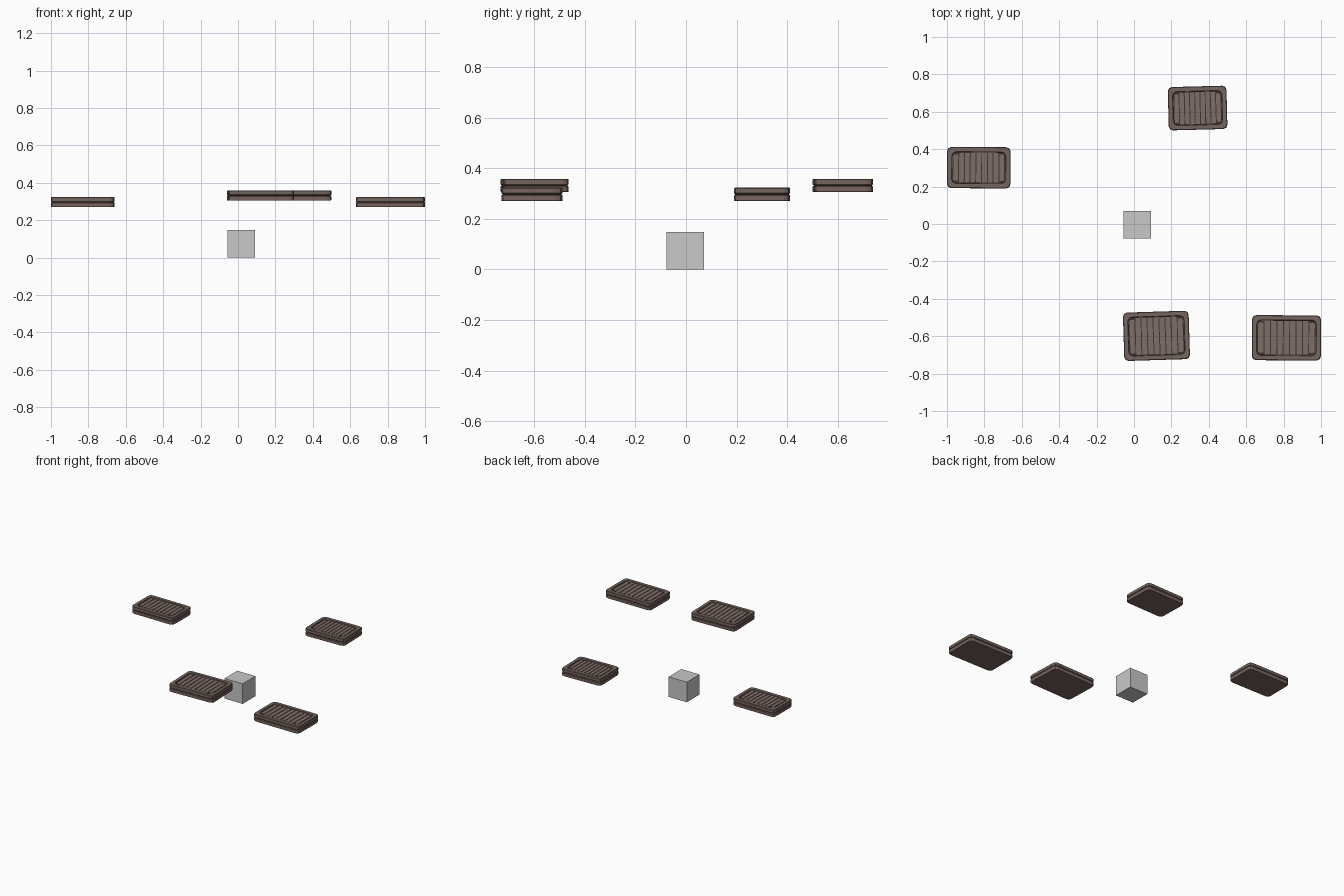
import bpy, bmesh, math, random
from mathutils import Matrix

if "Cube" in bpy.data.objects:
    bpy.data.objects.remove(bpy.data.objects["Cube"])

random.seed(4)

def mat(name, rgb):
    m = bpy.data.materials.new(name)
    m.diffuse_color = (*rgb, 1)
    m.use_nodes = True
    m.node_tree.nodes["Principled BSDF"].inputs["Base Color"].default_value = m.diffuse_color
    return m

GREY = mat("block grey", (0.58, 0.58, 0.58))
BASE = mat("base brown", (0.19, 0.125, 0.11))
RIM = mat("rim brown", (0.18, 0.13, 0.115))
SLAT = mat("slat brown", (0.21, 0.155, 0.135))
DARK = mat("groove dark", (0.05, 0.035, 0.03))

def outline(w, d, r):
    """Rounded rectangle, three points per corner."""
    pts = []
    for q, (sx, sy) in enumerate(((1, 1), (-1, 1), (-1, -1), (1, -1))):
        for k in range(3):
            a = math.radians(90 * q + 45 * k)
            pts.append((sx * (w / 2 - r) + r * math.cos(a),
                        sy * (d / 2 - r) + r * math.sin(a)))
    return pts

def lofted(name, rings, material, place):
    """Solid skinned through (width, depth, radius, z) rings."""
    bm = bmesh.new()
    loops = [[bm.verts.new((x, y, z)) for x, y in outline(w, d, r)] for w, d, r, z in rings]
    for a, b in zip(loops, loops[1:]):
        for i in range(len(a)):
            j = (i + 1) % len(a)
            bm.faces.new((a[i], a[j], b[j], b[i]))
    bm.faces.new(loops[0][::-1])
    bm.faces.new(loops[-1])
    return finish(name, bm, material, place)

def finish(name, bm, material, place):
    bmesh.ops.recalc_face_normals(bm, faces=bm.faces)
    me = bpy.data.meshes.new(name)
    bm.to_mesh(me)
    bm.free()
    me.materials.append(material)
    ob = bpy.data.objects.new(name, me)
    ob.matrix_world = place
    bpy.context.collection.objects.link(ob)
    return ob

def slab(name, x0, x1, y0, y1, z, deg):
    a = math.radians(abs(deg))
    W, D = x1 - x0, y1 - y0
    w, d = W - D * math.sin(a), D - W * math.sin(a)
    place = Matrix.Translation(((x0 + x1) / 2, (y0 + y1) / 2, z)) @ Matrix.Rotation(math.radians(deg), 4, 'Z')
    r, m = 0.022, 0.05
    # lower tier, with a thin dark seam above it
    lofted(name + "_base", [(w - .004, d - .004, r, 0), (w, d, r, .004), (w, d, r, .022),
                            (w - .006, d - .006, r, .025)], BASE, place)
    lofted(name + "_seam", [(w - .008, d - .008, r, .024), (w - .008, d - .008, r, .029)], DARK, place)
    # upper tier with a recess in its top
    iw, idp = w - m, d - m
    lofted(name + "_rim", [(w - .006, d - .006, r, .028), (w, d, r, .031), (w, d, r, .050),
                           (w - .006, d - .006, r, .053), (iw, idp, r, .053),
                           (iw - .004, idp - .004, r, .042)], RIM, place)
    lofted(name + "_recess_floor", [(iw - .006, idp - .006, r, .0415),
                                    (iw - .006, idp - .006, r, .0425)], DARK, place)
    # slats, slightly uneven
    n = 9
    bm = bmesh.new()
    step = (iw - .012) / n
    for i in range(n):
        c = (i - (n - 1) / 2) * step
        length = idp - (.03 if i in (0, n - 1) else .012)
        t = Matrix.Translation((c, 0, .046)) @ Matrix.Rotation(random.uniform(-.012, .012), 4, 'Z')
        bmesh.ops.create_cube(bm, size=1, matrix=t @ Matrix.Diagonal((step - .005, length, .009, 1)))
    finish(name + "_slats", bm, SLAT, place)

slab("left_slab", -1.0, -.66, .19, .412, .27, -.3)
slab("back_slab", .18, .50, .50, .74, .305, 1.5)
slab("front_slab", -.06, .30, -.733, -.463, .305, 1.8)
slab("right_slab", .63, 1.0, -.73, -.487, .27, -.3)

# central block
bm = bmesh.new()
bmesh.ops.create_cube(bm, size=.147)
finish("centre_block", bm, GREY, Matrix.Translation((.018, -.003, .0735)))
